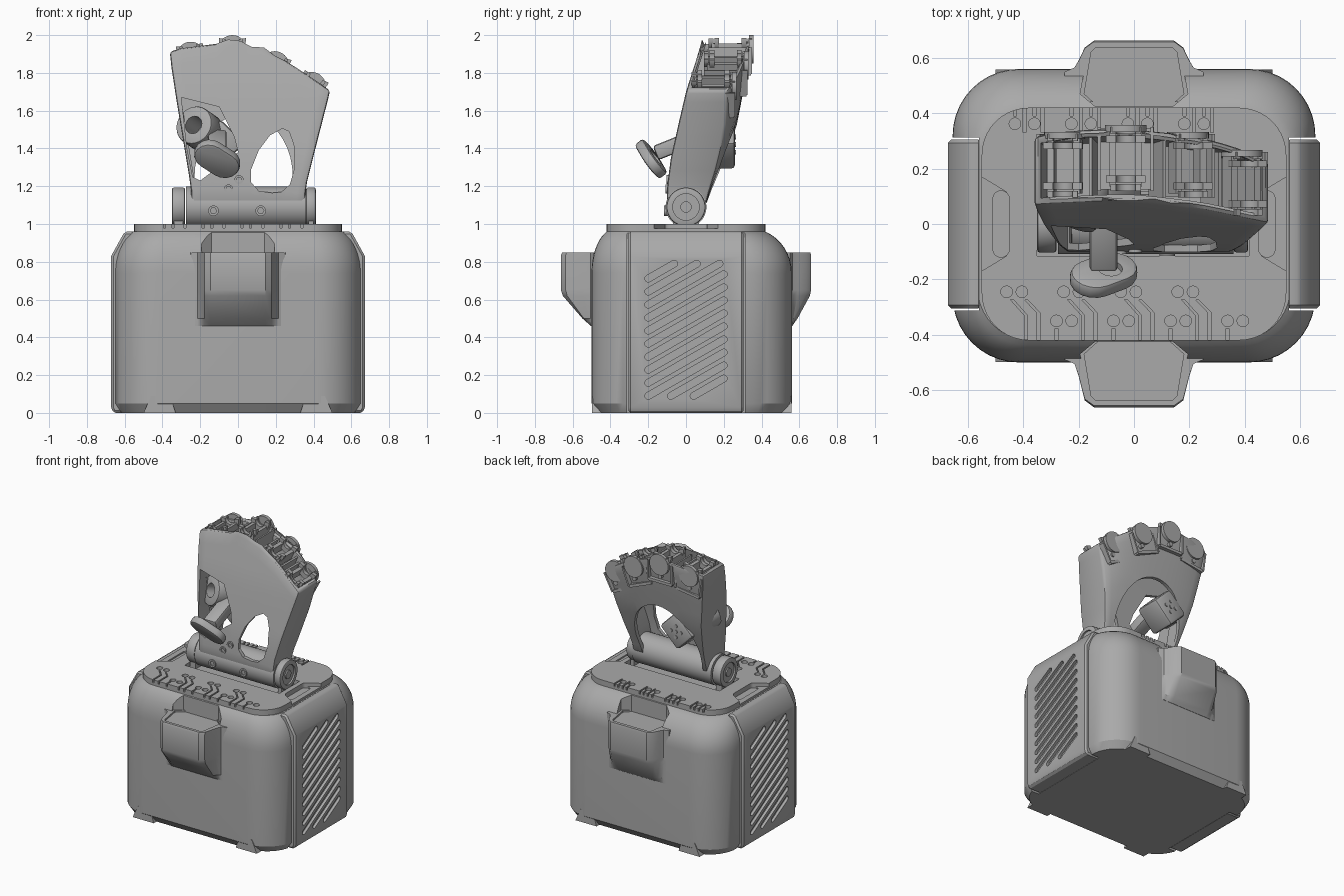
import bpy, bmesh, math
from mathutils import Vector, Matrix

if "Cube" in bpy.data.objects:
    bpy.data.objects.remove(bpy.data.objects["Cube"], do_unlink=True)

grey = bpy.data.materials.new("plain_grey")
grey.use_nodes = True
grey.diffuse_color = (0.4, 0.4, 0.4, 1)
grey.node_tree.nodes["Principled BSDF"].inputs["Base Color"].default_value = (0.4, 0.4, 0.4, 1)


def finish(name, bm):
    bmesh.ops.recalc_face_normals(bm, faces=bm.faces)
    me = bpy.data.meshes.new(name)
    bm.to_mesh(me)
    bm.free()
    ob = bpy.data.objects.new(name, me)
    bpy.context.collection.objects.link(ob)
    me.materials.append(grey)
    return ob


def loft(name, rings):
    bm = bmesh.new()
    vs = [[bm.verts.new(p) for p in r] for r in rings]
    n = len(vs[0])
    for a, b in zip(vs, vs[1:]):
        for i in range(n):
            bm.faces.new((a[i], a[(i + 1) % n], b[(i + 1) % n], b[i]))
    bm.faces.new(vs[0])
    bm.faces.new(vs[-1])
    return finish(name, bm)


def prism(name, pts, a, b, axis="z"):
    place = {"z": lambda u, v, w: (u, v, w), "y": lambda u, v, w: (u, w, v),
             "x": lambda u, v, w: (w, u, v)}[axis]
    return loft(name, [[place(u, v, w) for u, v in pts] for w in (a, b)])


def box(name, lo, hi):
    return prism(name, [(lo[0], lo[1]), (hi[0], lo[1]), (hi[0], hi[1]), (lo[0], hi[1])], lo[2], hi[2])


def rod(name, p, q, r, sides=32):
    p, q = Vector(p), Vector(q)
    turn = (q - p).to_track_quat("Z", "Y")
    circle = [turn @ Vector((r * math.cos(k * math.tau / sides), r * math.sin(k * math.tau / sides), 0))
              for k in range(sides)]
    return loft(name, [[c + e for c in circle] for e in (p, q)])


def modify(ob, kind, **props):
    m = ob.modifiers.new(kind, kind)
    for k, v in props.items():
        setattr(m, k, v)
    me = bpy.data.meshes.new_from_object(ob.evaluated_get(bpy.context.evaluated_depsgraph_get()))
    ob.modifiers.clear()
    ob.data = me
    return ob


def cut(ob, *tools):
    # merge separate cutters so that each part needs one boolean
    bm = bmesh.new()
    for t in tools:
        bm.from_mesh(t.data)
        bpy.data.objects.remove(t, do_unlink=True)
    cutter = finish("cutter", bm)
    modify(ob, "BOOLEAN", operation="DIFFERENCE", object=cutter, solver="EXACT")
    bpy.data.objects.remove(cutter, do_unlink=True)


def bevel(ob, w, seg=2):
    modify(ob, "BEVEL", width=w, segments=seg, limit_method="ANGLE", angle_limit=math.radians(35))


def rounded(x, y0, y1, r, z, n=10):
    pts = []
    for k, (cx, cy) in enumerate(((x - r, y1 - r), (r - x, y1 - r), (r - x, y0 + r), (x - r, y0 + r))):
        for i in range(n + 1):
            a = (k + i / n) * math.pi / 2
            pts.append((cx + r * math.cos(a), cy + r * math.sin(a), z))
    return pts


def curve(table, v):
    for (a, p), (b, q) in zip(table, table[1:]):
        if v <= b:
            return p + (q - p) * (v - a) / (b - a)
    return table[-1][1]


def stroke(p, q, w):
    # stadium outline around a segment
    a = math.atan2(q[1] - p[1], q[0] - p[0])
    return [(c[0] + w * math.cos(a + s + i * math.pi / 8), c[1] + w * math.sin(a + s + i * math.pi / 8))
            for c, s in ((q, -math.pi / 2), (p, math.pi / 2)) for i in range(9)]


# Base shell
rings = [rounded(0.625, -0.465, 0.525, 0.21, 0), rounded(0.655, -0.5, 0.56, 0.24, 0.05)]
for i in range(9):
    a = i / 8 * math.pi / 2 * 0.75
    s, c = math.sin(a) / 0.924, (1 - math.cos(a)) / 0.617
    rings.append(rounded(0.655 - 0.09 * c, -0.5 + 0.08 * c, 0.56 - 0.14 * c, 0.24 - 0.05 * c, 0.74 + 0.22 * s))
shell = loft("base_shell", rings)
shell_cuts = [box("gap", (x, -0.312, -0.1), (x + 0.24, 0.312, 1.1)) for x in (-0.8, 0.56)]

# Side panels with slanted vents
for turn, name in ((0, "left_panel"), (math.pi, "right_panel")):
    panel = prism(name, [(0.55, 0), (0.66, 0), (0.672, 0.03), (0.672, 0.83), (0.6, 0.96), (0.55, 0.96)], -0.305, 0.305, "y")
    bevel(panel, 0.012, 1)
    vents = []
    for k in range(-2, 10):
        c = 0.09 + 0.069 * k
        lo, hi = max(0, (0.09 - c) / 0.575), min(0.4, (0.79 - c) / 0.575)
        vents.append(prism("vent", stroke((lo - 0.2, c + lo * 0.575), (hi - 0.2, c + hi * 0.575), 0.018), 0.652, 0.7, "x"))
    cut(panel, *vents)
    panel.rotation_euler.z = turn

# Carry handles, with a pocket cut into the shell above each
for s, wall, tip, name in ((-1, 0.5, 0.662, "front_handle"), (1, 0.56, 0.662, "back_handle")):
    rings = []
    for z, f in ((0.46, 0.02), (0.5, 0.3), (0.62, 0.94), (0.65, 1), (0.835, 1), (0.85, 0.96)):
        e = wall + (tip - wall) * f
        m = wall + (tip - wall) * f * 0.3
        half = [(0.26, wall - 0.12), (0.25, wall - 0.01), (0.215, wall + 0.005), (0.2, m), (0.178, e - 0.025 * f), (0.145, e)]
        rings.append([(x, s * y, z) for x, y in half] + [(-x, s * y, z) for x, y in reversed(half)])
    handle = loft(name, rings)
    hexa = [(0.13, 0.425), (0.18, 0.47), (0.155, 0.62), (0.14, 0.635)]
    outline = [(x, s * y) for x, y in hexa] + [(-x, s * y) for x, y in reversed(hexa)]
    cut(handle, prism("pocket", outline, 0.838, 1.1))
    shell_cuts.append(prism("pocket", [(x * 1.08, y) for x, y in outline], 0.838, 1.1))
cut(shell, *shell_cuts)

# Feet
for sx in (-1, 1):
    for y0, y1, name in ((-0.498, -0.4, "front_foot"), (0.46, 0.558, "back_foot")):
        prism(name, [(sx * x, z) for x, z in ((0.33, 0), (0.5, 0), (0.46, 0.09), (0.36, 0.09))], y0, y1, "y")

# Top plate with side grips and engraved circuit traces
plate = loft("top_plate", [rounded(0.55, -0.42, 0.42, 0.17, z) for z in (0.955, 1.0)])
cut(plate, box("hinge_pocket", (-0.35, -0.115, 0.97), (0.415, 0.115, 1.1)),
    *[prism("side_notch", [(s * x, y) for x, y in ((0.6, -0.2), (0.46, -0.115), (0.46, 0.115), (0.6, 0.2))], 0.975, 1.1)
      for s in (-1, 1)])
engraving = [prism("grip_slot", stroke((s * 0.48, -0.09), (s * 0.48, 0.09), 0.03), 0.965, 1.1) for s in (-1, 1)]


def trace(*pts):
    w = 0.0055
    outline = [(x - w, y) for x, y in pts] + [(x + w, y) for x, y in reversed(pts)]
    engraving.append(prism("trace", outline, 0.978, 1.1))


for i in range(4):
    x = -0.46 + 0.206 * i
    b = -0.43 + 0.204 * i
    for px, py in ((x, -0.245), (x + 0.055, -0.245), (x + 0.18, -0.35), (x + 0.235, -0.35), (b, 0.362), (b + 0.07, 0.362)):
        engraving.append(rod("pad", (px, py, 0.975), (px, py, 1.1), 0.021, 16))
    trace((x + 0.018, -0.272), (x + 0.07, -0.33), (x + 0.07, -0.44))
    trace((x + 0.07, -0.274), (x + 0.115, -0.32), (x + 0.115, -0.44))
    trace((x + 0.18, -0.377), (x + 0.18, -0.44))
    for d, start in ((0, 0.39), (0.035, 0.33), (0.07, 0.39), (0.1, 0.33)):
        trace((b + d, start), (b + d, 0.44))
cut(plate, *engraving)

# Hinge
rod("hinge_barrel", (-0.275, 0, 1.09), (0.36, 0, 1.09), 0.108, 48)
for s, a, b in ((-1, -0.28, -0.35), (1, 0.36, 0.412)):
    cap = rod("hinge_cap", (a, 0, 1.09), (b, 0, 1.09), 0.103, 48)
    bevel(cap, 0.01)
    cut(cap, rod("ring", (b - s * 0.012, 0, 1.09), (b + s, 0, 1.09), 0.07))
    rod("hinge_hub", (a, 0, 1.09), (b - s * 0.003, 0, 1.09), 0.03)
    box("hinge_bracket", (min(a, b) + 0.012, -0.07, 0.96), (max(a, b) - 0.012, 0.07, 1.06))

# Palm: hollow, leaning back, widening toward the fingers
FRONT = [(1.0, -0.105), (1.2, -0.1), (1.35, -0.08), (1.55, -0.035), (1.7, 0.0), (1.95, 0.08), (2.2, 0.12)]
BACK = [(1.0, 0.08), (1.12, 0.11), (1.3, 0.19), (1.5, 0.265), (1.75, 0.315), (1.95, 0.345), (2.2, 0.37)]
LEFT = [(1.0, -0.24), (1.2, -0.25), (1.65, -0.325), (1.88, -0.36), (2.2, -0.37)]
RIGHT = [(1.0, 0.345), (1.2, 0.36), (1.4, 0.41), (1.7, 0.487), (2.2, 0.52)]
TOP = [(-0.4, 1.9), (-0.3, 1.93), (-0.03, 1.965), (0.13, 1.92), (0.25, 1.86), (0.5, 1.7)]


def palm(name, inset, base, lift):
    rows, n = [], 14
    for j in range(11):
        t = j / 10
        ring = []
        for side in (0, 1):
            for i in range(n + 1):
                u = i / n if side == 0 else 1 - i / n
                z = base + (curve(TOP, -0.36 + 0.85 * u) + lift - base) * t
                x0, x1 = curve(LEFT, z) + inset, curve(RIGHT, z) - inset
                bend = -0.06 * u ** 3 * t - 0.025 * (2 * u - 1) ** 4 * t
                y = curve(BACK, z) - inset + bend if side else curve(FRONT, z) + inset
                ring.append((x0 + (x1 - x0) * u, y, z))
        rows.append(ring)
    return loft(name, rows)


hand = palm("palm", 0, 1.1, 0)
bevel(hand, 0.015)
oval = [(0.18, 1.165), (0.23, 1.17), (0.275, 1.21), (0.3, 1.3), (0.295, 1.42), (0.27, 1.49), (0.235, 1.505),
        (0.17, 1.47), (0.11, 1.39), (0.07, 1.29), (0.07, 1.22), (0.11, 1.175)]
thumb_gap = [(-0.3, 1.67), (-0.1, 1.62), (-0.02, 1.46), (0.0, 1.38), (-0.2, 1.23), (-0.24, 1.25), (-0.27, 1.4)]
arch = [(0.26 * math.cos(k * math.pi / 20) + 0.03, 1.25 + 0.33 * math.sin(k * math.pi / 20)) for k in range(21)]
arch += [(-0.2, 1.0), (0.26, 1.0)]
cut(hand, palm("cavity", 0.025, 1.0, 0.1))
cut(hand, prism("oval", oval, -0.4, 0.05, "y"), prism("thumb_gap", thumb_gap, -0.4, 0.05, "y"),
    prism("arch", arch, 0.06, 0.6, "y"))

# Finger sockets: open saddles with rails, separated by walls
for x, y, z, lean in ((-0.25, 0.21, 1.89, -8), (-0.03, 0.235, 1.925, 0), (0.195, 0.21, 1.84, 22), (0.39, 0.145, 1.73, 28)):
    place = Matrix.Translation((x, y, z)) @ Matrix.Rotation(math.radians(lean), 4, "Y")
    arc = [math.pi * (0.96 + 1.08 * k / 16) for k in range(17)]
    for y0, y1, r in ((-0.115, -0.09, 0.055), (-0.085, -0.06, 0.072), (0.06, 0.085, 0.072), (0.09, 0.115, 0.055)):
        pts = [(q * math.cos(a), q * math.sin(a) + 0.05) for q, w in ((r, arc), (0.036, arc[::-1])) for a in w]
        prism("finger_saddle", pts, y0, y1, "y").matrix_world = place
    for s in (-1, 1):
        box("saddle_rail", (s * 0.047 - 0.012, -0.1, -0.04), (s * 0.047 + 0.012, 0.1, 0.03)).matrix_world = place
        box("socket_wall", (s * 0.095 - 0.006, -0.115, -0.13), (s * 0.095 + 0.006, 0.115, 0.01)).matrix_world = place
    box("socket_floor", (-0.095, -0.11, -0.14), (0.095, 0.11, -0.12)).matrix_world = place
    rod("back_tab", (0, 0.098, 0), (0, 0.122, 0), 0.075).matrix_world = place
    rod("back_screw", (x, y + 0.06, z - 0.09), (x, y + 0.11, z - 0.09), 0.016, 12)

# Thumb: motor housing, ring joint, arm and pad
housing = box("thumb_housing", (-0.09, -0.1, -0.1), (0.09, 0.09, 0.1))
bevel(housing, 0.02)
housing.matrix_world = Matrix.Translation((-0.1, 0.17, 1.42)) @ Matrix.Rotation(math.radians(45), 4, "Y")
for dx, dz in ((0, 0), (0.04, 0), (-0.04, 0), (0, 0.04), (0, -0.04)):
    rod("housing_screw", (dx - 0.1, 0.24, dz + 1.42), (dx - 0.1, 0.266, dz + 1.42), 0.013, 12)
joint = rod("thumb_joint", (-0.235, 0.02, 1.525), (-0.17, 0.15, 1.48), 0.105, 40)
bevel(joint, 0.012)
cut(joint, rod("bore", (-0.27, -0.05, 1.549), (-0.15, 0.19, 1.466), 0.048))
arm = box("thumb_arm", (-0.05, -0.12, -0.04), (0.05, 0.12, 0.04))
bevel(arm, 0.015)
arm.matrix_world = Matrix.Translation((-0.11, -0.05, 1.42)) @ Matrix.Rotation(math.radians(22), 4, "X")
pad = prism("thumb_pad", stroke((-0.035, -0.03), (0.035, 0.03), 0.085), -0.028, 0.028)
bevel(pad, 0.015)
cut(pad, rod("bore", (-0.02, -0.01, 0.005), (-0.02, -0.01, 0.1), 0.045))
facing = Vector((0.1, 0.8, 0.62)).to_track_quat("Z", "Y").to_matrix().to_4x4()
pad.matrix_world = Matrix.Translation((-0.11, -0.185, 1.345)) @ facing

# Screws on the palm front
for x, z, r, y in ((-0.13, 1.07, 0.028, -0.108), (0.12, 1.07, 0.028, -0.108), (-0.05, 1.185, 0.024, -0.1), (0.005, 1.235, 0.024, -0.095)):
    screw = rod("palm_screw", (x, y + 0.03, z), (x, y - 0.008, z), r, 20)
    cut(screw, rod("socket", (x, y, z), (x, y - 0.1, z), r * 0.6, 6))

# Smooth shading with sharp edges kept
bpy.ops.object.select_all(action="DESELECT")
for ob in bpy.context.scene.objects:
    if ob.type == "MESH":
        ob.select_set(True)
        bpy.context.view_layer.objects.active = ob
bpy.ops.object.shade_smooth_by_angle(angle=math.radians(32))
